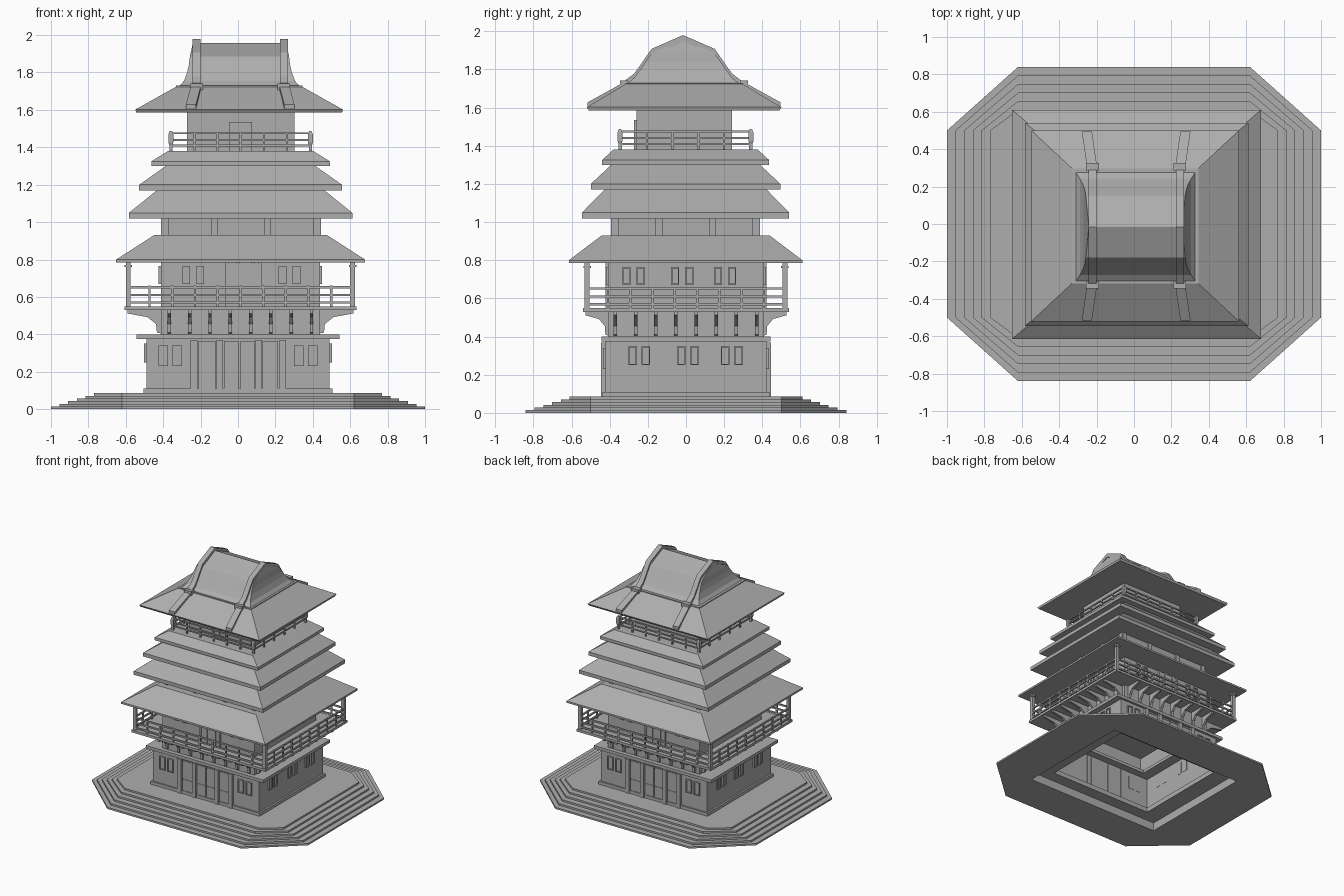
import bpy, bmesh
from mathutils import Vector as V

if "Cube" in bpy.data.objects:
    bpy.data.objects.remove(bpy.data.objects["Cube"])

meshes = {}

def part(name):
    return meshes.setdefault(name, bmesh.new())

def hull(bm, rings, cap=True, loop=False):
    """Skin a list of equal-length point rings."""
    vs = [[bm.verts.new(p) for p in r] for r in rings]
    n = len(vs[0])
    pairs = list(zip(vs, vs[1:])) + ([(vs[-1], vs[0])] if loop else [])
    for a, b in pairs:
        for i in range(n):
            j = (i + 1) % n
            bm.faces.new((a[i], a[j], b[j], b[i]))
    if cap:
        bm.faces.new(vs[0][::-1])
        bm.faces.new(vs[-1])

def rect(z, hx, hy, cx=0, cy=0):
    return [(cx - hx, cy - hy, z), (cx + hx, cy - hy, z), (cx + hx, cy + hy, z), (cx - hx, cy + hy, z)]

def octo(z, hx, hy, a, b):
    return [(-a, -hy, z), (a, -hy, z), (hx, -b, z), (hx, b, z),
            (a, hy, z), (-a, hy, z), (-hx, b, z), (-hx, -b, z)]

def stack(name, secs, cx=0, cy=0, cap=True, loop=False):
    hull(part(name), [rect(z, hx, hy, cx, cy) for z, hx, hy in secs], cap, loop)

def box(name, a, b):
    lo, hi = V(map(min, a, b)), V(map(max, a, b))
    c, h = (lo + hi) / 2, (hi - lo) / 2
    hull(part(name), [rect(lo.z, h.x, h.y, c.x, c.y), rect(hi.z, h.x, h.y, c.x, c.y)])

def face_map(side, hx, hy, cx=0, cy=0):
    """(along, outward, z) -> world point on one wall of a rectangle."""
    return {'front': lambda u, d, z: (u + cx, cy - hy - d, z),
            'back': lambda u, d, z: (u + cx, cy + hy + d, z),
            'left': lambda u, d, z: (cx - hx - d, u + cy, z),
            'right': lambda u, d, z: (cx + hx + d, u + cy, z)}[side]

SIDES = ('front', 'back', 'left', 'right')

def fbox(name, m, u0, u1, d0, d1, z0, z1):
    box(name, m(u0, d0, z0), m(u1, d1, z1))

def window(name, m, u, z0, z1, w=.05, t=.007):
    fbox(name, m, u - w/2 + t, u + w/2 - t, -.002, .004, z0 + t, z1 - t)
    for s in (-1, 1):
        e = u + s * w / 2
        fbox(name, m, e, e - s * t, -.002, .012, z0, z1)
    fbox(name, m, u - w/2, u + w/2, -.002, .012, z0, z0 + t)
    fbox(name, m, u - w/2, u + w/2, -.002, .012, z1 - t, z1)

def railing(name, hx, hy, cx, cy, z0, rails, top, n, t=.006):
    for s in SIDES:
        m = face_map(s, hx, hy, cx, cy)
        h = hx if s in ('front', 'back') else hy
        for z in rails:
            fbox(name, m, -h, h, -t, t, z - t, z + t)
        k = n if s in ('front', 'back') else n - 1
        for i in range(k + 1):
            u = -h + 2 * h * i / k
            fbox(name, m, u - t, u + t, -t, t, z0, top)

# stepped octagonal base, hollow underneath with an opening under the building
rings = [octo(.07, .48, .41, .48, .41), octo(.07, .63, .51, .63, .51), octo(0, .63, .51, .63, .51)]
for i in range(6):
    d = i * .046
    for z in (i * .0142, (i + 1) * .0142):
        rings.append(octo(z, 1 - d, .84 - d, .62, .5))
rings.append(octo(.085, .48, .41, .48, .41))
hull(part('stepped_base'), rings, cap=False, loop=True)

# ground floor
stack('plinth', [(.08, .48, .41), (.08, .505, .437), (.11, .505, .437), (.11, .48, .41)], cap=False, loop=True)
stack('ground_walls', [(.08, .49, .423), (.38, .49, .423)], cap=False)
stack('ground_cornice', [(.375, .4, .36), (.375, .542, .443), (.4, .542, .443), (.4, .4, .36)], cap=False, loop=True)

for s in SIDES:
    m = face_map(s, .49, .423)
    if s in ('front', 'back'):
        f = 1 if s == 'front' else -1
        for u in (-.4, -.325, .325, .4):
            window('ground_windows', m, u, .23, .34)
        for u in (-.235, -.098, .11, .238):
            fbox('door_posts', m, f*u - .018, f*u + .018, -.005, .022, .085, .37)
        for u0, u1 in ((-.21, -.12), (-.075, .003), (.013, .088), (.132, .215)):
            fbox('ground_doors', m, f*u0, f*u1, -.005, .009, .09, .365)
            for z in (.1, .2, .355):
                fbox('ground_doors', m, f*u0, f*u1, .005, .013, z - .006, z + .006)
    else:
        for c in (-.245, .01, .24):
            for u in (c - .035, c + .035):
                window('ground_windows', m, u, .25, .35, .045)

# second floor, brackets and balcony
C = (.013, 0)
stack('second_floor_walls', [(.39, .425, .408), (.79, .425, .408)], *C, cap=False)
stack('balcony_floor', [(.53, .62, .54), (.55, .62, .54)], *C)
bracket = [(0, .405), (.018, .41), (.022, .455), (.06, .492), (.15, .512), (.15, .532), (.05, .532), (0, .532)]
for s in SIDES:
    m = face_map(s, .425, .408, *C)
    h = .38 if s in ('front', 'back') else .37
    for i in range(8):
        u = -h + 2 * h * i / 7
        k = 1.2 if s in ('left', 'right') else .8
        hull(part('balcony_brackets'), [[m(u + e, d * k, z) for d, z in bracket] for e in (-.009, .009)])
    if s in ('front', 'back'):
        f = 1 if s == 'front' else -1
        for u in (-.29, -.215, .225, .3):
            window('second_windows', m, f*u, .67, .765, .042)
        for u in (-.07, -.012, .065, .105):
            fbox('second_doors', m, f*u - .009, f*u + .009, -.005, .015, .55, .785)
        fbox('second_doors', m, f*-.07, f*.105, -.005, .008, .55, .78)
    else:
        for c in (-.275, -.02, .205):
            for u in (c - .037, c + .037):
                window('second_windows', m, u, .67, .765, .042)
railing('balcony_railing', .607, .525, *C, .55, (.57, .61, .652), .66, 10)
for x in (-1, 1):
    for y in (-1, 1):
        px, py = C[0] + x * .6, y * .518
        box('balcony_corner_posts', (px - .013, py - .013, .55), (px + .013, py + .013, .79))
        box('balcony_corner_posts', (px - .02, py - .02, .76), (px + .02, py + .02, .77))

# tiered hip roofs: eave z, lip z, top z, eave half sizes, top half sizes
for name, z, lip, top, ex, ey, tx, ty in (
        ('roof_tier_1', .785, .8, .93, .665, .612, .463, .44),
        ('roof_tier_2', 1.02, 1.05, 1.17, .597, .543, .448, .425),
        ('roof_tier_3', 1.17, 1.2, 1.3, .542, .497, .4, .39),
        ('roof_tier_4', 1.3, 1.325, 1.38, .477, .438, .388, .378)):
    stack(name, [(z, ex, ey), (lip, ex, ey), (top, tx, ty)], .014, -.002)

# third floor wall with pilasters
stack('third_floor_walls', [(.92, .42, .381), (1.03, .42, .381)], .016, -.002, cap=False)
for s in SIDES:
    m = face_map(s, .42, .381, .016, -.002)
    end = .405 if s in ('front', 'back') else .366
    for u in (-end, -.14, .14, end):
        fbox('third_floor_pilasters', m, u - .018, u + .018, -.005, .009, .92, 1.03)

# top floor, its door and railing
stack('top_floor_walls', [(1.37, .287, .25), (1.59, .287, .25)], .014, -.01, cap=False)
m = face_map('front', .287, .25, .014, -.01)
for u in (-.032, .03):
    window('top_floor_door', m, u, 1.38, 1.535, .062)
railing('top_railing', .37, .338, .014, -.003, 1.38, (1.41, 1.44, 1.475), 1.48, 6, .005)
for x in (-1, 1):
    for y in (-1, 1):
        px, py = .014 + x * .373, -.003 + y * .343
        stack('top_railing_posts', [(1.37, .008, .008), (1.41, .008, .008), (1.425, .013, .013),
                                    (1.47, .013, .013), (1.487, .006, .006)], px, py)

# top roof: hip skirt, joint trim and curved gable
stack('top_roof_skirt', [(1.585, .55, .5), (1.602, .555, .51), (1.725, .335, .305)], .006, -.01)
stack('top_roof_trim', [(1.715, .338, .308), (1.73, .338, .308)], .006, -.01)
gable = [(1.72, .327, .303), (1.755, .297, .257), (1.8, .28, .224), (1.84, .271, .197),
         (1.885, .265, .165), (1.957, .25, .002)]
stack('gable_roof', gable, .008, -.015)

# raised verge ridges running over the gable and down the skirt
def strip(pts, w, t):
    hull(part('roof_ridges'), [[(x - w, y, z - .01), (x + w, y, z - .01), (x + w, y, z + t), (x - w, y, z + t)]
                               for x, y, z in pts])

for cx, side in ((-.222, -1), (.245, 1)):
    half = [(cx, hy, z) for z, hx, hy in gable]
    path = half[:-1] + [(cx, 0, 1.957)] + [(x, -y, z) for x, y, z in half[-2::-1]]
    strip([(x, y - .015, z) for x, y, z in path], .021, .023)
    for sy in (-1, 1):
        strip([(cx, -.01 + sy * .3, 1.725), (cx + side * .03, -.01 + sy * .505, 1.612)], .027, .016)
        y = -.01 + sy * .315
        box('ridge_ends', (cx - .034, y - .02, 1.705), (cx + .034, y + .02, 1.742))

# turn every collected mesh into an object in one mid-grey finish
grey = bpy.data.materials.new('mid_grey')
grey.diffuse_color = (.42, .42, .42, 1)
grey.use_nodes = True
grey.node_tree.nodes["Principled BSDF"].inputs["Base Color"].default_value = grey.diffuse_color
for name, bm in meshes.items():
    bmesh.ops.remove_doubles(bm, verts=bm.verts, dist=1e-5)
    bmesh.ops.recalc_face_normals(bm, faces=bm.faces)
    me = bpy.data.meshes.new(name)
    bm.to_mesh(me)
    bm.free()
    me.materials.append(grey)
    bpy.context.collection.objects.link(bpy.data.objects.new(name, me))
